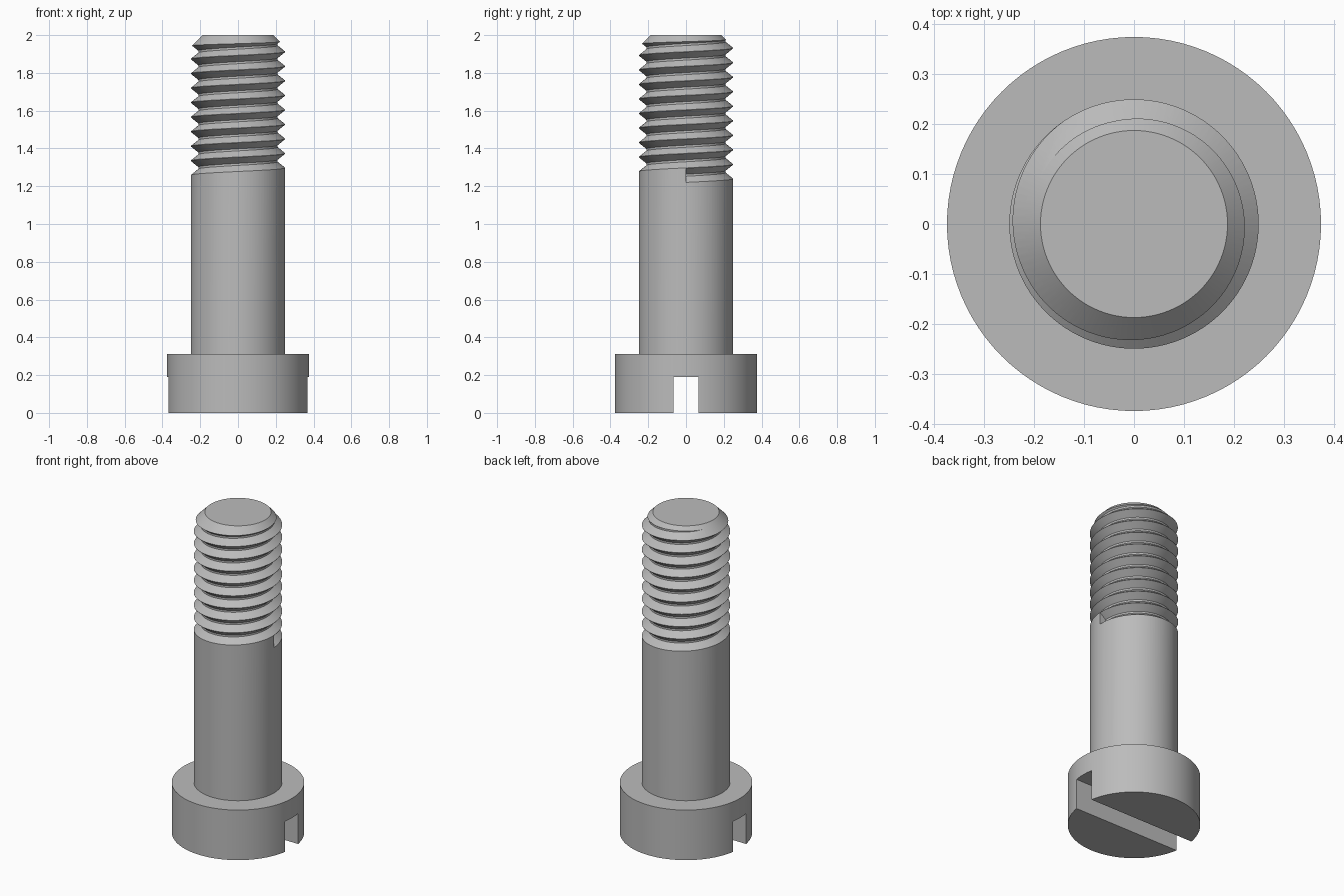
import bpy
import bmesh
from math import pi, cos, sin

SEGMENTS = 96
PITCH = 1 / 13
THREAD_START = 1.258
TURNS = 10

cube = bpy.data.objects.get("Cube")
if cube:
    bpy.data.objects.remove(cube, do_unlink=True)

# One plain metal colour
steel = bpy.data.materials.new("grey_steel")
steel.use_nodes = True
steel.diffuse_color = (0.5, 0.5, 0.5, 1)
steel.node_tree.nodes["Principled BSDF"].inputs["Base Color"].default_value = (0.5, 0.5, 0.5, 1)


def add_object(name, bm):
    bmesh.ops.recalc_face_normals(bm, faces=bm.faces)
    mesh = bpy.data.meshes.new(name)
    bm.to_mesh(mesh)
    bm.free()
    obj = bpy.data.objects.new(name, mesh)
    mesh.materials.append(steel)
    bpy.context.collection.objects.link(obj)
    return obj


def lathe(name, profile):
    bm = bmesh.new()
    verts = [bm.verts.new((r, 0, z)) for r, z in profile]
    edges = [bm.edges.new(pair) for pair in zip(verts, verts[1:])]
    bmesh.ops.spin(bm, geom=verts + edges, cent=(0, 0, 0), axis=(0, 0, 1),
                   angle=2 * pi, steps=SEGMENTS, use_merge=True)
    bmesh.ops.remove_doubles(bm, verts=bm.verts, dist=1e-5)
    # Close both ends with flat discs
    rims = [e for e in bm.edges if e.is_boundary]
    bmesh.ops.holes_fill(bm, edges=rims, sides=0)
    return add_object(name, bm)


def helix(name, profile):
    bm = bmesh.new()
    rings = []
    for i in range(TURNS * SEGMENTS + 1):
        a = 2 * pi * i / SEGMENTS
        lift = THREAD_START + PITCH * i / SEGMENTS
        rings.append([bm.verts.new((r * cos(a), r * sin(a), z + lift)) for r, z in profile])
    n = len(profile)
    for low, high in zip(rings, rings[1:]):
        for j in range(n):
            k = (j + 1) % n
            bm.faces.new((low[j], low[k], high[k], high[j]))
    bm.faces.new(rings[0])
    bm.faces.new(rings[-1])
    bmesh.ops.triangulate(bm, faces=bm.faces)
    return add_object(name, bm)


def carve(target, cutter):
    cutter.hide_render = True
    mod = target.modifiers.new(cutter.name, "BOOLEAN")
    mod.operation = "DIFFERENCE"
    mod.solver = "EXACT"
    mod.object = cutter
    bpy.ops.object.modifier_apply(modifier=mod.name)
    bpy.data.objects.remove(cutter, do_unlink=True)


# Head, shank and chamfered tip as one turned solid
screw = lathe("slotted_screw", [(0.375, 0), (0.375, 0.3125), (0.25, 0.3125),
                                (0.25, 1.9375), (0.1875, 2)])
bpy.context.view_layer.objects.active = screw
screw.select_set(True)

# Driver slot across the head
bm = bmesh.new()
bmesh.ops.create_cube(bm, size=1)
bmesh.ops.scale(bm, vec=(1, 0.131, 0.38), verts=bm.verts)
carve(screw, add_object("slot_cutter", bm))

# Right-handed thread groove running out through the tip
groove = [(0.21, -0.0055), (0.2505, -0.0381), (0.28, -0.0381),
          (0.28, 0.0381), (0.2505, 0.0381), (0.21, 0.0055)]
carve(screw, helix("thread_cutter", groove))

bpy.ops.object.shade_smooth_by_angle(angle=pi / 6)
